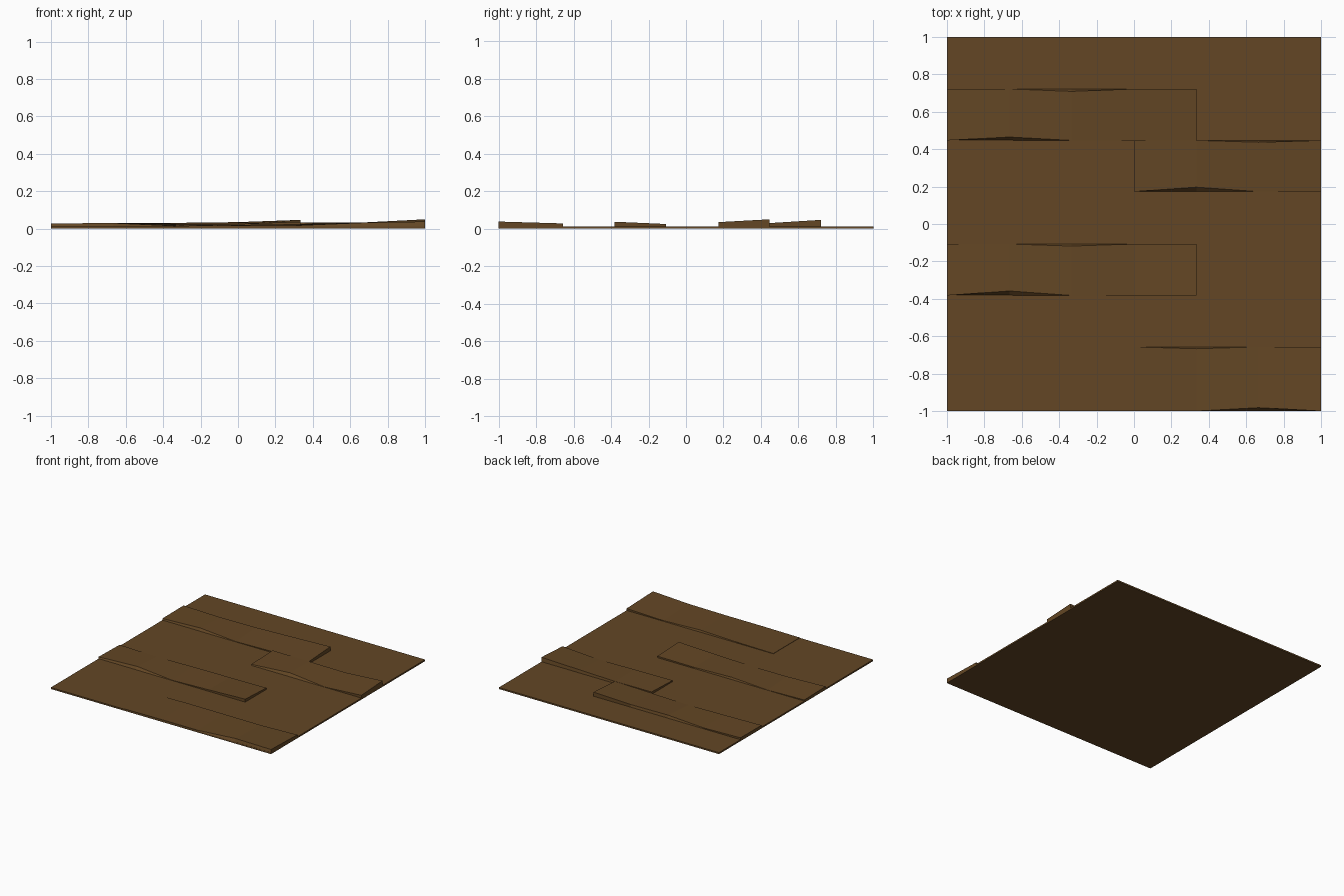
import bpy, bmesh

if "Cube" in bpy.data.objects:
    bpy.data.objects.remove(bpy.data.objects["Cube"])

wood = bpy.data.materials.new("brown_wood")
wood.diffuse_color = (0.125, 0.062, 0.018, 1)
wood.use_nodes = True
wood.node_tree.nodes["Principled BSDF"].inputs["Base Color"].default_value = wood.diffuse_color
BASE = 0.0125
SEG = 1 / 3


def finish(name, bm):
    bmesh.ops.recalc_face_normals(bm, faces=bm.faces)
    me = bpy.data.meshes.new(name)
    bm.to_mesh(me)
    bm.free()
    me.materials.append(wood)
    ob = bpy.data.objects.new(name, me)
    bpy.context.collection.objects.link(ob)


def plank(name, x0, y0, y1, front, back, nf, nb, step=SEG):
    """Warped board: top heights per section; nf / nb = (section, inset) worn edges."""
    bm = bmesh.new()
    rings = []
    for i, (zf, zb) in enumerate(zip(front, back)):
        x = x0 + i * step
        yf = y0 + (nf[1] if i == nf[0] else 0)
        yb = y1 - (nb[1] if i == nb[0] else 0)
        pts = [(x, y0, BASE - 0.001), (x, yf, zf), (x, yb, zb), (x, y1, BASE - 0.001)]
        rings.append([bm.verts.new(p) for p in pts])
    for a, b in zip(rings, rings[1:]):
        for k in range(4):
            j = (k + 1) % 4
            bm.faces.new((a[k], b[k], b[j], a[j]))
    bm.faces.new(rings[0])
    bm.faces.new(rings[-1])
    finish(name, bm)


# thin backing board
bm = bmesh.new()
bmesh.ops.create_cube(bm, size=1)
for v in bm.verts:
    v.co.x *= 2
    v.co.y *= 2
    v.co.z = (v.co.z + 0.5) * BASE
finish("base_board", bm)

# raised warped planks, back to front
plank("back_left_plank", -1, 0.447, 0.722,
      [0.026, 0.030, 0.015, 0.022, 0.030], [0.028, 0.020, 0.031, 0.035, 0.047],
      (1, 0.018), (2, 0.013))
plank("back_right_plank", 0, 0.173, 0.447,
      [0.022, 0.033, 0.014, 0.035], [0.032, 0.030, 0.033, 0.050],
      (1, 0.024), (2, 0.010))
plank("middle_left_plank", -1, -0.382, -0.107,
      [0.028, 0.030, 0.015, 0.025, 0.037], [0.022, 0.014, 0.026, 0.022, 0.025],
      (1, 0.024), (2, 0.011))
# the front plank runs the other way, from the right edge
plank("front_right_plank", 1, -1, -0.657,
      [0.038, 0.032, 0.018, 0.018, 0.015], [0.028, 0.018, 0.025, 0.020, 0.015],
      (1, 0.018), (2, 0.010), step=-SEG)
